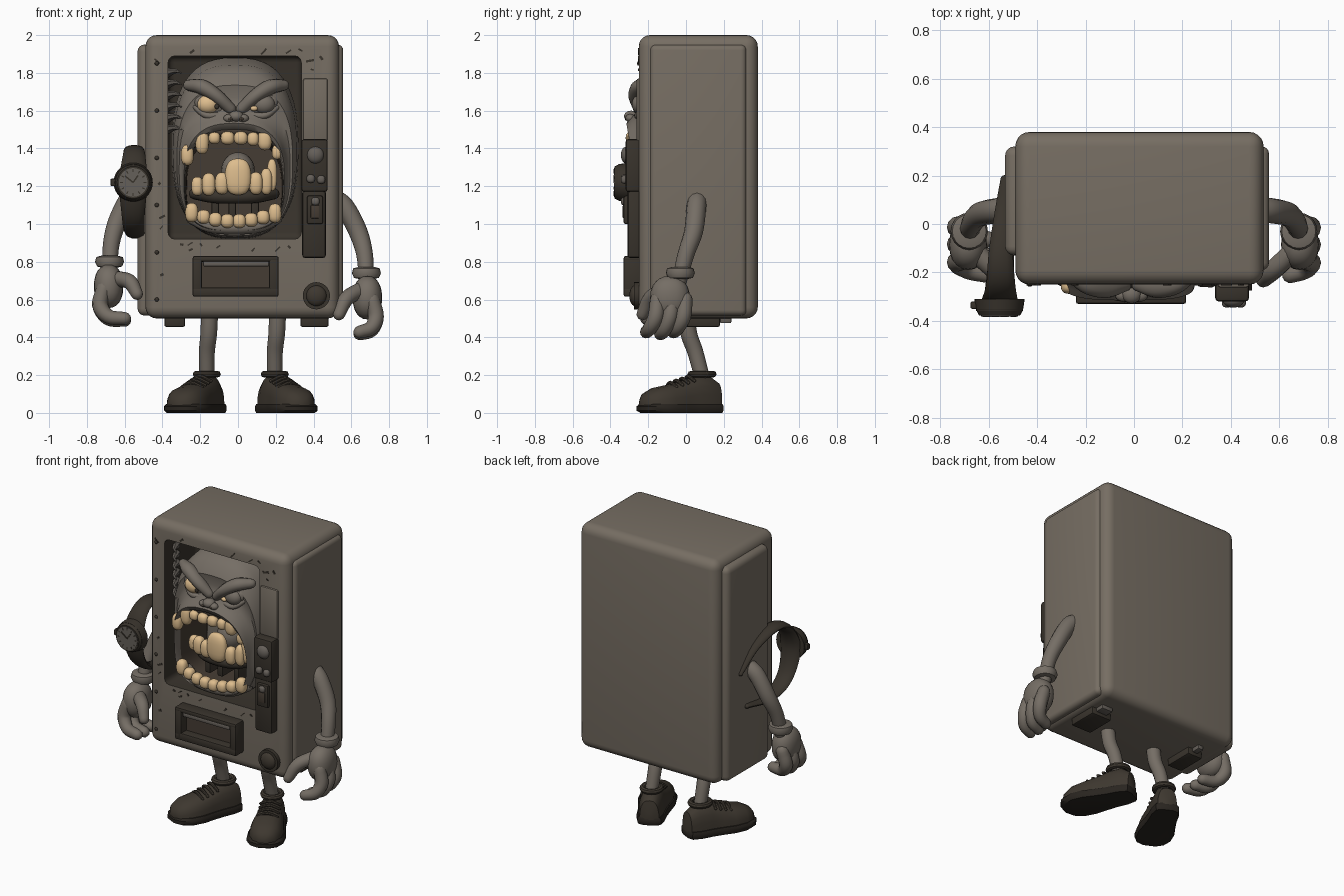
import bpy, bmesh, math, random
from mathutils import Vector, Matrix

if "Cube" in bpy.data.objects:
    bpy.data.objects.remove(bpy.data.objects["Cube"])

random.seed(4)
COLOURS = {
    "cabinet_grey": (0.182, 0.155, 0.124), "skin_grey": (0.178, 0.155, 0.130),
    "trim_dark": (0.040, 0.033, 0.025), "shoe_brown": (0.048, 0.039, 0.029),
    "mouth_brown": (0.060, 0.045, 0.033), "tooth_tan": (0.73, 0.51, 0.27),
    "metal_grey": (0.13, 0.115, 0.10), "sole_black": (0.022, 0.018, 0.014)}
MATS = {}
for key, c in COLOURS.items():
    MATS[key] = bpy.data.materials.new(key)
    MATS[key].diffuse_color = (*c, 1)


def finish(name, bm, *mats):
    bmesh.ops.recalc_face_normals(bm, faces=bm.faces)
    me = bpy.data.meshes.new(name)
    bm.to_mesh(me)
    bm.free()
    ob = bpy.data.objects.new(name, me)
    bpy.context.collection.objects.link(ob)
    for m in mats:
        me.materials.append(MATS[m])
    return ob


def box(name, x, y, z, mat, bevel=0.008, seg=2, rot=0):
    bm = bmesh.new()
    bmesh.ops.create_cube(bm, size=1)
    size = Vector((x[1] - x[0], y[1] - y[0], z[1] - z[0]))
    bmesh.ops.scale(bm, vec=size, verts=bm.verts)
    if bevel:
        bmesh.ops.bevel(bm, geom=bm.edges[:], offset=bevel, segments=seg, profile=0.5, affect='EDGES')
    bmesh.ops.rotate(bm, matrix=Matrix.Rotation(rot, 3, 'Y'), verts=bm.verts)
    bmesh.ops.translate(bm, vec=(sum(x) / 2, sum(y) / 2, sum(z) / 2), verts=bm.verts)
    return finish(name, bm, mat)


def ball(name, c, r, mat, rot=0, power=1.0):
    bm = bmesh.new()
    bmesh.ops.create_uvsphere(bm, u_segments=20, v_segments=12, radius=1)
    for v in bm.verts:  # power below 1 makes it blockier
        v.co = Vector([math.copysign(abs(k) ** power, k) * s for k, s in zip(v.co, r)])
    bmesh.ops.rotate(bm, matrix=Matrix.Rotation(rot, 3, 'Y'), verts=bm.verts)
    bmesh.ops.translate(bm, vec=c, verts=bm.verts)
    return finish(name, bm, mat)


def disc(name, c, r, depth, mat, r2=None, seg=28):
    bm = bmesh.new()
    bmesh.ops.create_cone(bm, cap_ends=True, segments=seg, radius1=r, radius2=r2 or r, depth=depth,
                          matrix=Matrix.Translation(c) @ Matrix.Rotation(math.pi / 2, 4, 'X'))
    return finish(name, bm, mat)


def loft(bm, rings):
    bands, vs = [], [[bm.verts.new(p) for p in ring] for ring in rings]
    for a, b in zip(vs, vs[1:]):
        n = len(a)
        bands.append([bm.faces.new((a[i], a[(i + 1) % n], b[(i + 1) % n], b[i])) for i in range(n)])
    return bands, bm.faces.new(vs[0]), bm.faces.new(vs[-1][::-1])


def tube(name, pts, mat, ref=(0, 1, 0), sub=5, seg=12):
    """Smooth path of (x, y, z, radius along ref, other radius) with round ends."""
    P = [Vector(p if len(p) == 5 else (*p, p[3])) for p in pts]
    P = [P[0] * 2 - P[1]] + P + [P[-1] * 2 - P[-2]]
    S = []
    for i in range(1, len(P) - 2):
        a, b, c, d = P[i - 1:i + 3]
        for k in range(sub):
            t = k / sub
            S.append((b * 2 + (c - a) * t + (a * 2 - b * 5 + c * 4 - d) * t * t
                      + (b * 3 - a - c * 3 + d) * t ** 3) / 2)
    S.append(P[-2])
    rings = []

    def ring(s, t, k, push):
        u = (Vector(ref) - t * t.dot(Vector(ref))).normalized()
        w, o = t.cross(u), Vector(s[:3]) + t * push
        rings.append([o + u * math.cos(q) * s[3] * k + w * math.sin(q) * s[4] * k
                      for q in [2 * math.pi * j / seg for j in range(seg)]])
    for i, s in enumerate(S):
        t = (Vector(S[min(i + 1, len(S) - 1)][:3]) - Vector(S[max(i - 1, 0)][:3])).normalized()
        r = min(s[3], s[4])
        if i == 0:
            for q in (1.45, 1.0, 0.5):
                ring(s, t, math.cos(q), -r * math.sin(q))
        ring(s, t, 1, 0)
        if i == len(S) - 1:
            for q in (0.5, 1.0, 1.45):
                ring(s, t, math.cos(q), r * math.sin(q))
    bm = bmesh.new()
    loft(bm, rings)
    return finish(name, bm, mat)


def sup(a, n):
    return [math.copysign(abs(f) ** (2 / n), f) for f in (math.cos(a), math.sin(a))]


# Cabinet with window opening
cab = box("cabinet", (-0.49, 0.535), (-0.25, 0.38), (0.5, 2.0), "cabinet_grey", 0.06, 5)
cutter = box("window_cutter", (-0.37, 0.335), (-0.4, 0.09), (0.92, 1.89), "trim_dark", 0.035, 3)
cutter.hide_render = True
mod = cab.modifiers.new("window", 'BOOLEAN')
mod.operation, mod.solver, mod.object = 'DIFFERENCE', 'EXACT', cutter
bpy.context.view_layer.objects.active = cab
bpy.ops.object.modifier_apply(modifier="window")
bpy.data.objects.remove(cutter)
while len(cab.data.materials) < 2:
    cab.data.materials.append(MATS["trim_dark"])
cab.data.materials[1] = MATS["trim_dark"]
for p in cab.data.polygons:
    c = p.center
    p.material_index = int(-0.38 < c.x < 0.345 and 0.91 < c.z < 1.9 and -0.245 < c.y < 0.1)
box("left_side_panel", (-0.532, -0.4), (-0.13, 0.32), (0.515, 1.95), "cabinet_grey", 0.038, 4)
box("right_side_panel", (0.4, 0.557), (-0.19, 0.32), (0.515, 1.95), "cabinet_grey", 0.03, 4)

# Front sign panel, base pads
box("sign_panel", (0.345, 0.475), (-0.262, -0.23), (1.44, 1.77), "cabinet_grey", 0.01)
for x in ((-0.39, -0.28), (0.33, 0.48)):
    box("base_pad", x, (-0.02, 0.18), (0.455, 0.52), "trim_dark", 0.01)
    box("base_clip", (x[0] + 0.04, x[1] - 0.03), (0.18, 0.24), (0.475, 0.52), "metal_grey", 0.006)

# Head: rings from the throat over the lips to the outer edge
bm, rings, N = bmesh.new(), [], 56
for t, y in ((-0.12, 0.06), (-0.08, -0.1), (-0.03, -0.25), (0.02, -0.30), (0.09, -0.315), (0.17, -0.29),
             (0.28, -0.25), (0.45, -0.238), (0.62, -0.25), (0.78, -0.215), (0.9, -0.15), (1.0, 0.06)):
    ring = []
    for i in range(N):
        a = 2 * math.pi * i / N
        (mx, mz), (hx, hz) = sup(a, 3.4), sup(a, 2.6)
        mouth = Vector((-0.02 + 0.26 * mx, 0, 1.235 + 0.265 * mz - (0.05 * mx * mx if mz > 0 else 0)))
        head = Vector((-0.015 + 0.335 * hx, 0, 1.40 + 0.48 * hz))
        p = mouth.lerp(head, t)
        p.y = y * (0.84 + 0.16 * max(0, math.sin(a))) if y < 0 else y
        ring.append(p)
    rings.append(ring)
bands, throat, back = loft(bm, rings)
for f in bands[0] + bands[1] + [throat]:
    f.material_index = 1
finish("head", bm, "skin_grey", "mouth_brown")

# Brows, eyes, lids, nose
for s in (-1, 1):
    x = lambda d: -0.01 + s * d
    tube("brow", [(x(0.25), -0.205, 1.735, 0.03), (x(0.18), -0.245, 1.725, 0.045, 0.04),
                  (x(0.10), -0.26, 1.675, 0.045, 0.036), (x(0.03), -0.25, 1.61, 0.03)], "skin_grey")
    ball("eye_socket", (x(0.14), -0.232, 1.632), (0.085, 0.03, 0.052), "skin_grey", s * -0.3)
    ball("eye", (x(0.148), -0.245, 1.634), (0.058, 0.042, 0.05), "tooth_tan" if s < 0 else "skin_grey")
    tube("lower_lid", [(x(0.225), -0.22, 1.625, 0.014), (x(0.155), -0.255, 1.575, 0.018),
                       (x(0.07), -0.25, 1.578, 0.014)], "skin_grey")
    ball("nostril", (x(0.035), -0.295, 1.56), (0.032, 0.025, 0.022), "skin_grey")
    ball("nostril_hole", (x(0.03), -0.318, 1.556), (0.012, 0.005, 0.007), "mouth_brown")
ball("pupil", (-0.112, -0.277, 1.622), (0.012, 0.006, 0.014), "trim_dark")
ball("eye_glint", (0.085, -0.268, 1.612), (0.02, 0.014, 0.014), "tooth_tan")
ball("nose", (-0.01, -0.29, 1.57), (0.04, 0.038, 0.03), "skin_grey")

# Gums, tongue and teeth
tube("upper_gum", [(-0.24, -0.2, 1.43, 0.03), (-0.13, -0.25, 1.485, 0.03), (0.09, -0.25, 1.485, 0.03),
                   (0.2, -0.2, 1.43, 0.03)], "mouth_brown", (0, 0, 1))
tube("lower_gum", [(-0.24, -0.19, 1.03, 0.035), (-0.13, -0.23, 0.985, 0.035), (0.09, -0.23, 0.985, 0.035),
                   (0.2, -0.19, 1.03, 0.035)], "skin_grey", (0, 0, 1))
tube("inner_jaw", [(-0.23, -0.08, 1.16, 0.03), (-0.12, -0.17, 1.145, 0.035), (0.08, -0.17, 1.145, 0.035),
                   (0.19, -0.08, 1.16, 0.03)], "trim_dark", (0, 0, 1))
ball("tongue", (0, -0.06, 1.28), (0.09, 0.1, 0.1), "skin_grey")
for x in (-0.12, -0.03, 0.09):
    box("jaw_strut", (x - 0.02, x + 0.02), (-0.15, 0.04), (1.02, 1.14), "trim_dark")


def tooth(x, y, z, w, h):
    ball("tooth", (x, y, z), (w, min(w, 0.035), h), "tooth_tan", 0, 0.8)


for x, z, w, h in ((-0.268, 1.365, 0.034, 0.055), (-0.19, 1.435, 0.036, 0.065), (-0.125, 1.455, 0.031, 0.031),
                   (-0.055, 1.455, 0.037, 0.035), (0.015, 1.455, 0.037, 0.035), (0.08, 1.45, 0.031, 0.036),
                   (0.142, 1.445, 0.038, 0.055), (0.205, 1.38, 0.026, 0.038)):
    tooth(x, -0.285 + 0.5 * (x + 0.02) ** 2, z, w, h)
for x, z, w, h in ((-0.215, 1.20, 0.032, 0.05), (-0.155, 1.21, 0.037, 0.06), (-0.085, 1.215, 0.037, 0.058),
                   (0.0, 1.25, 0.07, 0.097), (0.095, 1.215, 0.036, 0.06), (0.15, 1.225, 0.032, 0.07),
                   (0.18, 1.26, 0.027, 0.085)):
    tooth(x, -0.22 + 1.4 * x * x, z, w, h)
for i in range(8):
    x = -0.245 + 0.063 * i
    tooth(x, -0.265 + 0.5 * (x + 0.02) ** 2, 1.015 + 0.9 * (x + 0.02) ** 2, 0.035, 0.037 + 0.014 * (i in (0, 7)))

# Dispenser hatch
box("hatch_back", (-0.23, 0.2), (-0.275, -0.23), (0.63, 0.82), "mouth_brown", 0)
for x, z in (((-0.24, 0.215), (0.80, 0.83)), ((-0.24, 0.215), (0.615, 0.665)),
             ((-0.24, -0.19), (0.62, 0.825)), ((0.165, 0.215), (0.62, 0.825))):
    box("hatch_frame", x, (-0.33, -0.23), z, "trim_dark", 0.01)
box("hatch_flap", (-0.185, 0.165), (-0.325, -0.26), (0.775, 0.805), "metal_grey", 0.008)

# Control units and knob
box("coin_unit", (0.335, 0.475), (-0.32, -0.23), (1.17, 1.45), "trim_dark", 0.015)
box("card_unit", (0.34, 0.465), (-0.31, -0.23), (0.82, 1.18), "trim_dark", 0.015)
box("card_frame", (0.365, 0.45), (-0.33, -0.3), (1.0, 1.15), "trim_dark", 0.01)
box("card_slot", (0.385, 0.43), (-0.335, -0.32), (1.03, 1.10), "mouth_brown", 0.004)
ball("coin_dome", (0.41, -0.315, 1.365), (0.045, 0.03, 0.045), "metal_grey")
for x, z in ((0.385, 1.24), (0.44, 1.235), (0.41, 1.12)):
    ball("button", (x, -0.325, z), (0.022, 0.02, 0.022), "metal_grey", 0, 0.8)
disc("knob_base", (0.415, -0.255, 0.62), 0.072, 0.04, "trim_dark")
ball("knob", (0.415, -0.27, 0.62), (0.055, 0.03, 0.055), "shoe_brown")

# Rivets, scratches and torn bits around the window
for z in (0.6, 0.85, 1.1, 1.35, 1.6, 1.85):
    ball("rivet", (-0.43, -0.252, z), (0.011, 0.007, 0.011), "trim_dark")
for i in range(20):
    x, z = random.choice(((random.uniform(-0.42, 0.3), random.uniform(0.86, 0.9)),
                          (random.uniform(-0.43, -0.40), random.uniform(0.6, 1.9)),
                          (random.uniform(0.35, 0.46), random.uniform(1.79, 1.9)),
                          (random.uniform(-0.4, 0.4), random.uniform(1.905, 1.93))))
    l, h = random.uniform(0.008, 0.022), random.uniform(0.003, 0.007)
    box("scratch", (x - l, x + l), (-0.253, -0.247), (z - h, z + h), "trim_dark", 0, 1, random.uniform(-1, 1))
for i in range(6):
    z = 1.5 + 0.06 * i
    tube("torn_spike", [(-0.37, -0.12, z, 0.025), (-0.33, -0.2, z + 0.01, 0.012), (-0.30, -0.22, z, 0.003)],
         "metal_grey", (0, 0, 1), 3, 6)

# Arms, cuffs and hands
for s, dz, nm in ((-1, 0, "left"), (1, -0.06, "right")):
    def limb(part, *pts):
        tube(nm + part, [(s * p[0], p[1], p[2] + dz, p[3]) for p in pts], "skin_grey")
    limb("_arm", (0.5, 0.06, 1.20, 0.05), (0.565, 0.055, 1.15, 0.052), (0.635, 0.04, 1.02, 0.05),
         (0.67, 0.0, 0.9, 0.044), (0.68, -0.035, 0.76, 0.04))
    bm = bmesh.new()
    loft(bm, [[Vector((s * 0.68 + r * math.cos(q), -0.03 + r * math.sin(q), z + dz))
               for q in [math.pi * j / 10 for j in range(20)]]
              for r, z in ((0.045, 0.77), (0.066, 0.775), (0.077, 0.80), (0.07, 0.825), (0.045, 0.832))])
    finish(nm + "_cuff", bm, "skin_grey")
    ball(nm + "_palm", (s * 0.685, -0.085, 0.67 + dz), (0.078, 0.105, 0.115), "skin_grey", 0, 0.9)
    # The right hand hangs more open than the left
    d = 0.03 * (s > 0)
    for y, k in ((-0.005, 0.01), (-0.075, 0.0), (-0.15, 0.01)):
        limb("_finger", (0.71, y, 0.66, 0.04), (0.73, y - 0.01, 0.57, 0.042),
             (0.685 + d * 0.7, y - 0.04, 0.50 + k, 0.038), (0.60 + d * 1.5, y - 0.06, 0.49 + k - d * 0.4, 0.034))
    limb("_thumb", (0.65, -0.12, 0.71, 0.042), (0.575, -0.19, 0.695 - d, 0.04),
         (0.535, -0.23, 0.63 - d * 1.6, 0.032))

# Legs and shoes
for s, ax, nm in ((-1, -0.165, "left"), (1, 0.195, "right")):
    tube(nm + "_leg", [(ax + 0.015, 0.0, 0.54, 0.045), (ax + 0.01, 0.015, 0.42, 0.044),
                       (ax, 0.05, 0.32, 0.042), (ax, 0.085, 0.19, 0.04)], "skin_grey")
    turn = Matrix.Translation((ax, 0.085, 0)) @ Matrix.Rotation(s * math.radians(26), 4, 'Z')
    made = []
    shape = ((0.105, .025, .08), (0.09, .06, .16), (0.03, .076, .20), (-0.05, .08, .195), (-0.12, .09, .17),
             (-0.20, .104, .15), (-0.28, .10, .134), (-0.335, .072, .105), (-0.36, .028, .07))
    bm = bmesh.new()
    loft(bm, [[Vector((w * sup(q, 2.6)[0], y, 0.03 + (h - 0.03) * max(0, sup(q, 2.6)[1])))
               for q in [math.pi * j / 10 for j in range(20)]] for y, w, h in shape])
    made.append(finish(nm + "_shoe", bm, "shoe_brown"))
    bm = bmesh.new()
    edge = [(w + 0.01, y) for y, w, h in shape] + [(-w - 0.01, y) for y, w, h in shape[::-1]]
    loft(bm, [[Vector((x * k, y * k, z)) for x, y in edge]
              for k, z in ((0.96, 0), (1.02, 0.012), (1.02, 0.035), (0.96, 0.048))])
    made.append(finish(nm + "_sole", bm, "sole_black"))
    made.append(tube(nm + "_shoe_collar", [(0.056 * math.cos(q), 0.06 * math.sin(q), 0.205, 0.018)
                     for q in [math.pi * j / 5 for j in range(11)]], "shoe_brown", (0, 0, 1), 3, 8))
    for i in range(4):
        y, z = -0.075 - 0.035 * i, 0.192 - 0.011 * i
        made.append(tube(nm + "_lace", [(-0.06, y, z - 0.022, 0.009), (0, y - 0.008, z + 0.002, 0.01),
                                        (0.06, y, z - 0.022, 0.009)], "shoe_brown", (0, 0, 1), 3, 8))
    for ob in made:
        ob.data.transform(turn)

# Wristwatch hooked on the left side
tube("watch_strap", [(-0.53, 0.19, 1.20, 0.02, 0.012), (-0.54, 0.05, 1.33, 0.035, 0.018),
                     (-0.55, -0.12, 1.395, 0.05, 0.022), (-0.55, -0.25, 1.36, 0.06, 0.024),
                     (-0.555, -0.315, 1.22, 0.075, 0.024), (-0.555, -0.28, 1.06, 0.062, 0.024),
                     (-0.55, -0.19, 0.97, 0.055, 0.022), (-0.54, -0.05, 0.94, 0.045, 0.018),
                     (-0.525, 0.12, 0.96, 0.03, 0.016)], "trim_dark", (1, 0, 0))
W = Vector((-0.555, -0.335, 1.22))
disc("watch_case", W, 0.104, 0.05, "trim_dark", 0.096)
disc("watch_bezel", W + Vector((0, -0.03, 0)), 0.098, 0.025, "trim_dark", 0.085)
disc("watch_dial", W + Vector((0, -0.043, 0)), 0.076, 0.006, "metal_grey")
for i in range(12):
    q = math.pi * i / 6
    x, z = W.x + 0.063 * math.sin(q), W.z + 0.063 * math.cos(q)
    box("hour_mark", (x - .003, x + .003), (-0.383, -0.379), (z - .008, z + .008), "trim_dark", 0, 1, q)
for l, q in ((0.045, 0.6), (0.055, -0.9)):
    x, z = W.x + l / 2 * math.sin(q), W.z + l / 2 * math.cos(q)
    box("watch_hand", (x - .004, x + .004), (-0.384, -0.379), (z - l / 2, z + l / 2), "trim_dark", 0, 1, q)
box("watch_crown", (-0.675, -0.64), (-0.35, -0.32), (1.20, 1.24), "trim_dark", 0.006)

# Smooth shading with sharp edges kept
bpy.ops.object.select_all(action='SELECT')
bpy.context.view_layer.objects.active = cab
bpy.ops.object.shade_smooth_by_angle(angle=math.radians(40))

for m in bpy.data.materials:
    if m.users and not m.is_grease_pencil:
        m.use_nodes = True
        m.node_tree.nodes["Principled BSDF"].inputs["Base Color"].default_value = m.diffuse_color
